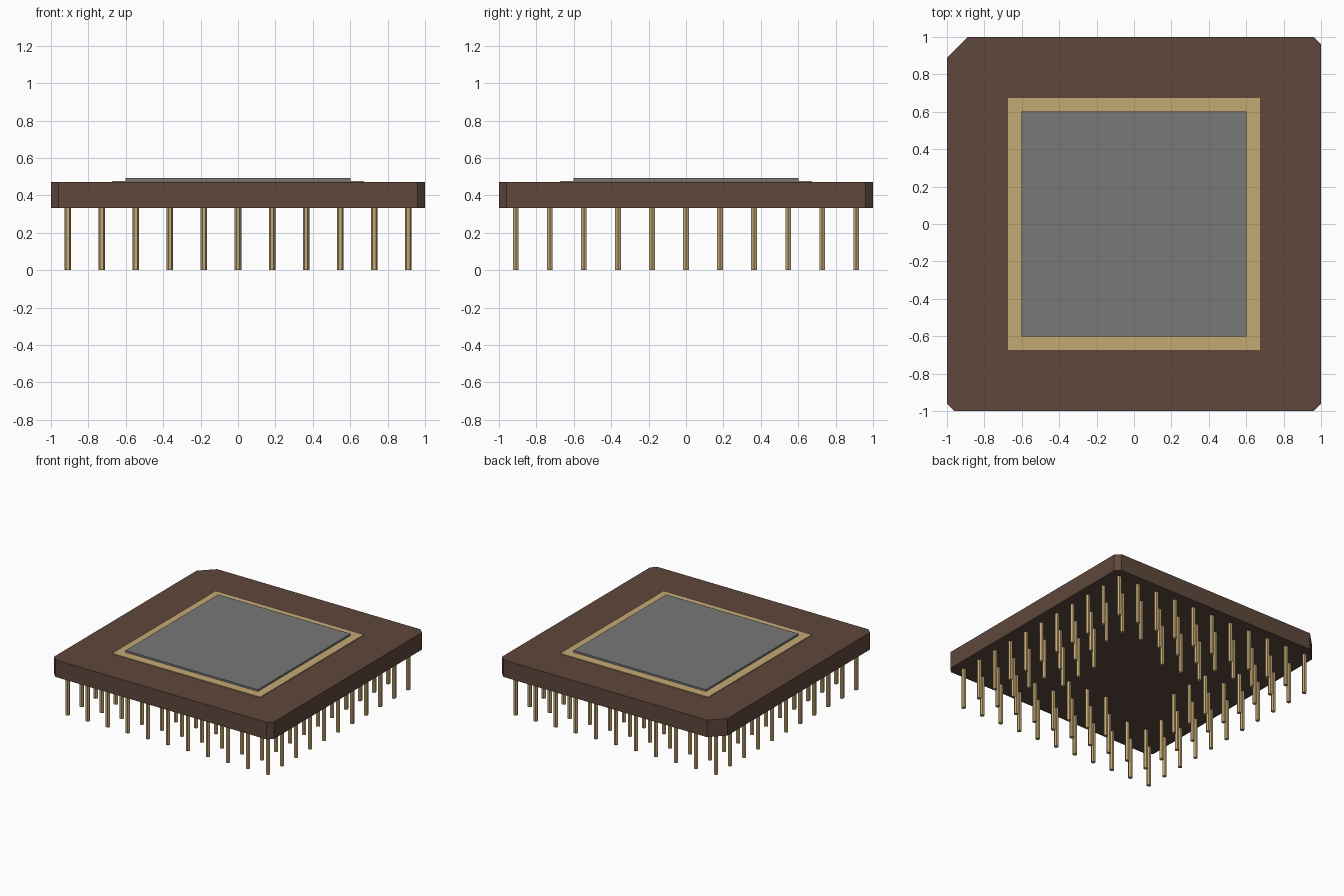
import bpy, bmesh, math

cube = bpy.data.objects.get("Cube")
if cube:
    bpy.data.objects.remove(cube, do_unlink=True)


def material(name, rgb):
    m = bpy.data.materials.new(name)
    m.use_nodes = True
    col = (*rgb, 1.0)
    m.diffuse_color = col
    m.node_tree.nodes["Principled BSDF"].inputs["Base Color"].default_value = col
    return m


brown = material("brown ceramic", (0.113, 0.064, 0.046))
gold = material("gold", (0.55, 0.395, 0.178))
grey = material("grey metal", (0.188, 0.188, 0.188))


def add_prism(bm, outline, z0, z1):
    """Extrude a counter-clockwise outline from z0 up to z1."""
    low = [bm.verts.new((x, y, z0)) for x, y in outline]
    high = [bm.verts.new((x, y, z1)) for x, y in outline]
    n = len(outline)
    bm.faces.new(low[::-1])
    bm.faces.new(high)
    for i in range(n):
        j = (i + 1) % n
        bm.faces.new((low[i], low[j], high[j], high[i]))


def make_object(name, prisms, mat):
    bm = bmesh.new()
    for outline, z0, z1 in prisms:
        add_prism(bm, outline, z0, z1)
    mesh = bpy.data.meshes.new(name)
    bm.to_mesh(mesh)
    bm.free()
    mesh.materials.append(mat)
    ob = bpy.data.objects.new(name, mesh)
    bpy.context.collection.objects.link(ob)
    return ob


def square(h):
    return [(-h, -h), (h, -h), (h, h), (-h, h)]


# Package body: square with cut corners, the back right one cut larger
c, k = 0.04, 0.11
body = [(-1 + c, -1), (1 - c, -1), (1, -1 + c), (1, 1 - c),
        (1 - c, 1), (-1 + k, 1), (-1, 1 - k), (-1, -1 + c)]
make_object("package_body", [(body, 0.332, 0.472)], brown)

# Gold seal frame and metal lid
make_object("seal_frame", [(square(0.673), 0.470, 0.478)], gold)
make_object("lid", [(square(0.602), 0.476, 0.493)], grey)

# Hexagonal pins: two full rings plus three pins at the middle of each side
pitch, radius = 0.182, 0.0175
pins = []
for i in range(-5, 6):
    for j in range(-5, 6):
        ring, other = max(abs(i), abs(j)), min(abs(i), abs(j))
        if ring >= 4 or (ring == 3 and other <= 1):
            hexagon = [(i * pitch + radius * math.cos(a * math.pi / 3),
                        j * pitch + radius * math.sin(a * math.pi / 3))
                       for a in range(6)]
            pins.append((hexagon, 0.0, 0.335))
make_object("pins", pins, gold)
